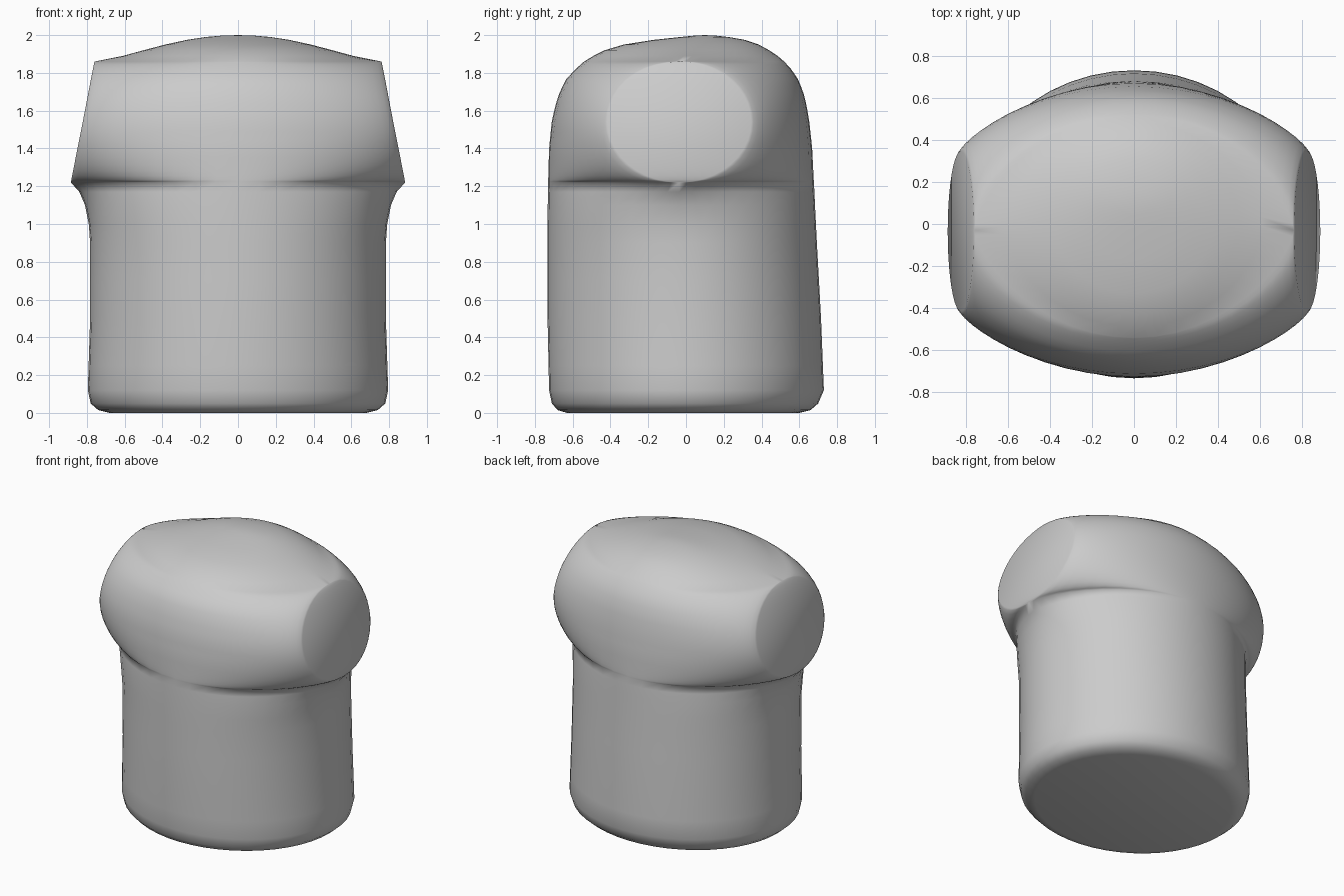
import bpy, bmesh, math

# Outline of the torso by height: z, half width, front y, back y, arm-axis y, fullness
ROWS = [
    (0.00, 0.68, -0.63, 0.60, 0.00, 0.50), (0.015, 0.74, -0.68, 0.66, 0.00, 0.50),
    (0.05, 0.78, -0.71, 0.70, 0.00, 0.50), (0.12, 0.795, -0.725, 0.73, 0.00, 0.50),
    (0.50, 0.783, -0.733, 0.715, 0.00, 0.50), (0.90, 0.783, -0.733, 0.693, -0.01, 0.50),
    (1.00, 0.79, -0.733, 0.688, -0.02, 0.50), (1.10, 0.81, -0.732, 0.683, -0.03, 0.53),
    (1.17, 0.84, -0.731, 0.68, -0.035, 0.59), (1.22, 0.885, -0.73, 0.677, -0.035, 0.68),
    (1.40, 0.85, -0.725, 0.668, -0.035, 0.76), (1.55, 0.82, -0.71, 0.652, -0.035, 0.78),
    (1.67, 0.797, -0.68, 0.63, -0.035, 0.77), (1.76, 0.78, -0.64, 0.597, -0.035, 0.75),
    (1.82, 0.768, -0.585, 0.557, -0.035, 0.73), (1.86, 0.76, -0.54, 0.52, -0.03, 0.70),
    (1.89, 0.61, -0.49, 0.485, -0.01, 0.60), (1.92, 0.50, -0.43, 0.44, 0.00, 0.53),
    (1.95, 0.385, -0.33, 0.385, 0.03, 0.50), (1.975, 0.27, -0.17, 0.31, 0.07, 0.50),
    (1.99, 0.17, -0.03, 0.225, 0.10, 0.50), (1.997, 0.09, 0.04, 0.16, 0.10, 0.50),
]
ARM_LOW, ARM_HIGH, ARM_WIDE = 1.22, 1.86, 0.38
STEPS = 24


def outline(z):
    for a, b in zip(ROWS, ROWS[1:]):
        if z <= b[0]:
            k = (z - a[0]) / (b[0] - a[0])
            return [p + (q - p) * k for p, q in zip(a[1:], b[1:])]
    return ROWS[-1][1:]


def section(z):
    """Horizontal slice, cut straight at each end where the arm opening is."""
    width, front, back, mid, full = outline(z)
    u = (2 * z - ARM_LOW - ARM_HIGH) / (ARM_HIGH - ARM_LOW)
    chord = ARM_WIDE * math.sqrt(max(0.0, 1 - u * u))
    pts = []
    for side, reach in ((-1, mid - front), (1, back - mid)):
        for i in range(STEPS + 1):
            t = math.pi * i / STEPS
            x = side * -width * math.cos(t) * -1
            bulge = max(0.0, math.sin(t)) ** (2 * full)
            pts.append((x, mid + side * (chord + (reach - chord) * bulge), z))
    return pts


# Slice heights: denser near the round arm rims
levels = [r[0] for r in ROWS if r[0] <= 1.17] + [0.25, 0.7]
levels += [1.54 - 0.32 * math.cos(math.pi * i / 20) for i in range(21)]
levels += [r[0] for r in ROWS if r[0] > 1.87]
levels.sort()

# Torso skin with flat arm ends
bm = bmesh.new()
rings = [[bm.verts.new(p) for p in section(z)] for z in levels]
for low, high in zip(rings, rings[1:]):
    n = len(low)
    for i in range(n):
        j = (i + 1) % n
        bm.faces.new((low[i], low[j], high[j], high[i]))
bm.faces.new(rings[0][::-1])
tip = bm.verts.new((0, 0.1, 2.0))
top = rings[-1]
for i in range(len(top)):
    bm.faces.new((top[i], top[(i + 1) % len(top)], tip))
bmesh.ops.remove_doubles(bm, verts=bm.verts, dist=0.0005)
bmesh.ops.recalc_face_normals(bm, faces=bm.faces)
for f in bm.faces:
    f.smooth = True
mesh = bpy.data.meshes.new("torso")
bm.to_mesh(mesh)
bm.free()
torso = bpy.data.objects.new("torso", mesh)
bpy.context.collection.objects.link(torso)
